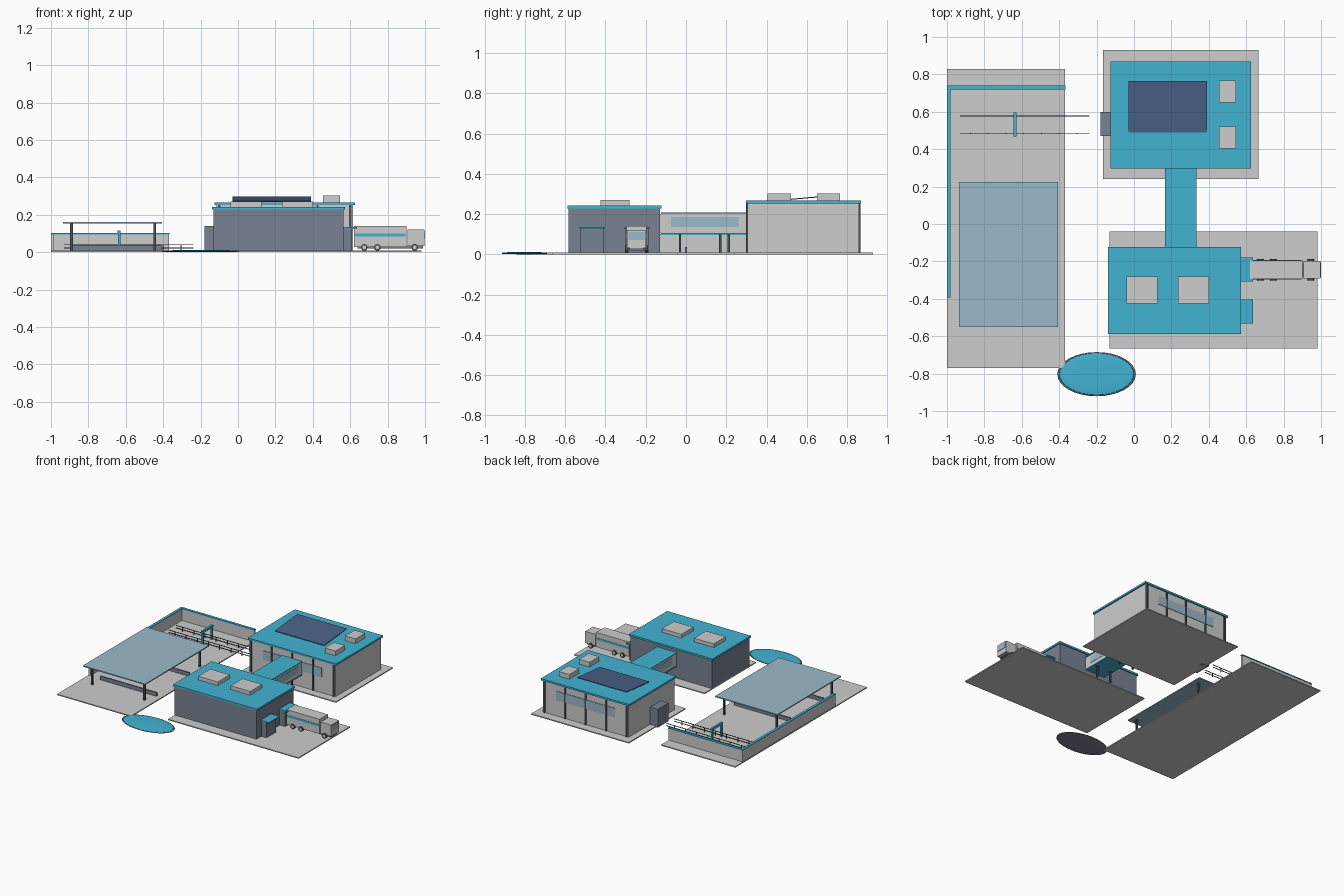
import bpy, math

cube = bpy.data.objects.get("Cube")
if cube:
    bpy.data.objects.remove(cube, do_unlink=True)


def material(name, r, g, b):
    m = bpy.data.materials.new(name)
    m.use_nodes = True
    m.diffuse_color = (r, g, b, 1)
    m.node_tree.nodes["Principled BSDF"].inputs["Base Color"].default_value = (r, g, b, 1)
    return m


LIGHT = material("light_concrete", 0.61, 0.61, 0.61)
TEAL = material("teal", 0.055, 0.45, 0.65)
SLATE = material("slate", 0.19, 0.225, 0.29)
DARK = material("dark_metal", 0.07, 0.08, 0.095)
GLASS = material("pale_glass", 0.33, 0.49, 0.59)
NAVY = material("solar_navy", 0.07, 0.12, 0.24)


def finish(name, mat):
    ob = bpy.context.object
    ob.name = name
    ob.data.materials.append(mat)
    return ob


def box(name, mat, x, y, z):
    """Box from its (low, high) span on each axis."""
    spans = (x, y, z)
    bpy.ops.mesh.primitive_cube_add(size=1, location=[sum(s) / 2 for s in spans])
    ob = finish(name, mat)
    ob.scale = [s[1] - s[0] for s in spans]
    bpy.ops.object.transform_apply(location=False, rotation=False, scale=True)
    return ob


def around(c, half):
    return (c - half, c + half)


def cylinder(name, mat, loc, radius, depth, rot=(0, 0, 0), sides=16):
    bpy.ops.mesh.primitive_cylinder_add(vertices=sides, radius=radius, depth=depth,
                                        location=loc, rotation=rot)
    ob = finish(name, mat)
    bpy.ops.object.shade_smooth_by_angle()
    return ob


PAD = 0.008

# Ground pads
box("yard_pad", LIGHT, (-1, -0.37), (-0.77, 0.83), (0, PAD))
box("office_pad", LIGHT, (-0.165, 0.665), (0.24, 0.93), (0, PAD))
box("warehouse_pad", LIGHT, (-0.13, 0.98), (-0.665, -0.04), (0, PAD))

# Office block: walls, roof, mullions and window bands
box("office_walls", LIGHT, (-0.115, 0.615), (0.305, 0.86), (PAD, 0.252))
box("office_roof", TEAL, (-0.125, 0.625), (0.298, 0.87), (0.252, 0.266))
for side, y in (("front", 0.304), ("back", 0.861)):
    box(side + "_window_band", GLASS, (0, 0.5), around(y, 0.003), (0.13, 0.2))
    for i in range(5):
        box(side + "_mullion", DARK, around(-0.1 + 0.175 * i, 0.006),
            around(y, 0.006), (PAD, 0.252))
box("office_side_entrance", SLATE, (-0.18, -0.115), (0.47, 0.6), (0, 0.14))
for y in (0.463, 0.708):
    box("office_roof_unit", LIGHT, (0.455, 0.545), around(y, 0.058), (0.266, 0.302))

# Tilted solar panel
solar = box("solar_panel", NAVY, (-0.03, 0.39), (0.49, 0.765), (0.28, 0.285))
solar.rotation_euler.x = math.radians(5)

# Warehouse block: walls, roof, skylights
box("warehouse_walls", SLATE, (-0.13, 0.565), (-0.583, -0.13), (PAD, 0.228))
box("warehouse_roof", TEAL, (-0.14, 0.572), (-0.588, -0.122), (0.228, 0.242))
for x in (0.043, 0.318):
    box("warehouse_skylight", LIGHT, around(x, 0.083), (-0.425, -0.28), (0.242, 0.27))

# Loading docks
for y in (-0.243, -0.467):
    box("loading_dock", SLATE, (0.56, 0.61), around(y, 0.057), (PAD, 0.126))
    box("dock_awning", TEAL, (0.565, 0.635), around(y, 0.064), (0.126, 0.134))

# Link bridge between the blocks
box("bridge_body", LIGHT, (0.17, 0.33), (-0.13, 0.305), (0.106, 0.2))
box("bridge_roof", TEAL, (0.165, 0.335), (-0.125, 0.3), (0.2, 0.208))
box("bridge_floor", TEAL, (0.165, 0.335), (-0.125, 0.3), (0.1, 0.107))
for x in (0.17, 0.33):
    box("bridge_window", GLASS, around(x, 0.002), (-0.075, 0.26), (0.135, 0.185))
for x in (0.19, 0.31):
    for y in (-0.03, 0.213):
        box("bridge_leg", DARK, around(x, 0.006), around(y, 0.006), (PAD, 0.1))

# Truck: trailer, stripes, cab, windscreen, wheels
TRUCK_Y = -0.245
box("truck_trailer", LIGHT, (0.62, 0.9), around(TRUCK_Y, 0.05), (0.028, 0.14))
for side in (-1, 1):
    box("trailer_stripe", TEAL, (0.625, 0.895), around(TRUCK_Y + side * 0.05, 0.002),
        (0.084, 0.1))
box("truck_cab", LIGHT, (0.907, 0.997), around(TRUCK_Y, 0.047), (0.032, 0.121))
box("truck_chassis", SLATE, (0.64, 0.99), around(TRUCK_Y, 0.035), (0.02, 0.034))
box("truck_windscreen", GLASS, (0.994, 1.0), around(TRUCK_Y, 0.04), (0.07, 0.112))
for x in (0.675, 0.745, 0.945):
    for side in (-1, 1):
        y = TRUCK_Y + side * 0.049
        cylinder("truck_wheel", DARK, (x, y, 0.026), 0.018, 0.016, (math.pi / 2, 0, 0))
        cylinder("wheel_hub", LIGHT, (x, y, 0.026), 0.01, 0.018, (math.pi / 2, 0, 0))

# Yard canopy with posts and low partitions
box("canopy_roof", GLASS, (-0.935, -0.405), (-0.55, 0.225), (0.152, 0.16))
for x in (-0.89, -0.445):
    for y in (-0.5, 0.17):
        box("canopy_post", DARK, around(x, 0.007), around(y, 0.007), (PAD, 0.152))
for y in (-0.4, 0):
    box("canopy_partition", SLATE, (-0.89, -0.41), around(y, 0.005), (PAD, 0.037))

# Yard boundary walls with caps
box("back_wall", LIGHT, (-0.998, -0.368), around(0.73, 0.007), (PAD, 0.095))
box("back_wall_cap", TEAL, (-1, -0.365), around(0.73, 0.01), (0.095, 0.102))
box("side_wall", LIGHT, (-0.997, -0.983), (-0.39, 0.73), (PAD, 0.095))
box("side_wall_cap", TEAL, (-1, -0.98), (-0.392, 0.73), (0.095, 0.102))

# Railings and portal arch
for y in (0.485, 0.577):
    for z in (0.022, 0.04):
        box("railing_bar", DARK, (-0.93, -0.237), around(y, 0.002), around(z, 0.002))
    for i in range(7):
        box("railing_post", DARK, around(-0.875 + 0.095 * i, 0.0025),
            around(y, 0.0025), (PAD, 0.041))
for y in (0.477, 0.588):
    box("portal_post", TEAL, around(-0.635, 0.007), around(y, 0.007), (PAD, 0.105))
box("portal_beam", TEAL, around(-0.635, 0.008), (0.468, 0.597), (0.1, 0.116))

# Oval pond with a rim
for name, mat, z, size in (("pond_rim", SLATE, 0.004, (0.21, 0.118, 0.004)),
                           ("pond_water", TEAL, 0.007, (0.2, 0.112, 0.005))):
    bpy.ops.mesh.primitive_uv_sphere_add(segments=32, ring_count=16, radius=1,
                                         location=(-0.2, -0.803, z))
    pond = finish(name, mat)
    pond.scale = size
    bpy.ops.object.transform_apply(location=False, rotation=False, scale=True)
    bpy.ops.object.shade_smooth()
